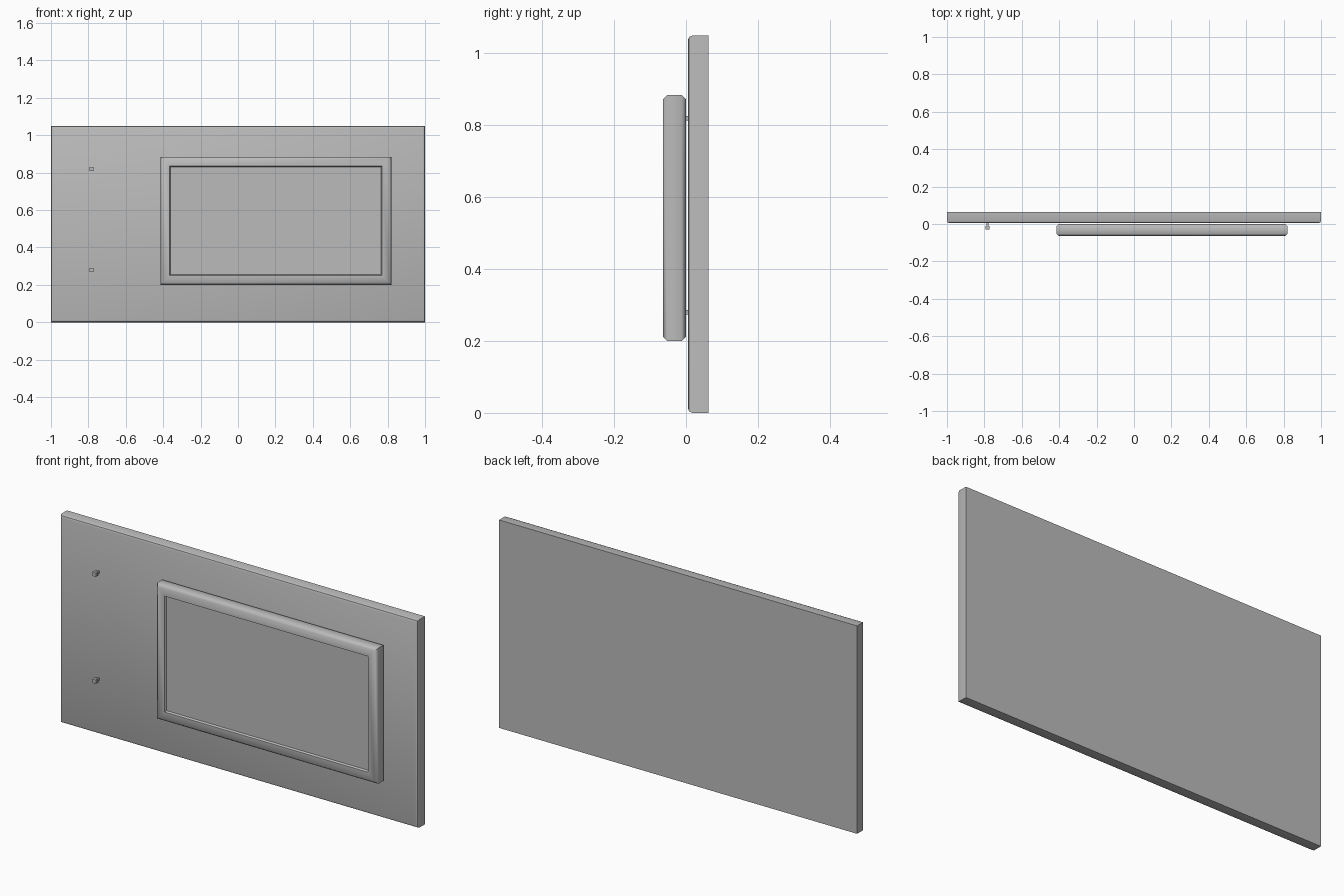
import bpy
import bmesh
from math import radians

cube = bpy.data.objects.get("Cube")
if cube:
    bpy.data.objects.remove(cube, do_unlink=True)

grey = bpy.data.materials.new("plain grey")
grey.use_nodes = True
colour = (0.5, 0.5, 0.5, 1)
grey.diffuse_color = colour
grey.node_tree.nodes["Principled BSDF"].inputs["Base Color"].default_value = colour


def loft_rectangles(name, x0, x1, z0, z1, profile):
    """Skin nested rectangles; each profile entry is (inset, y), back to front."""
    bm = bmesh.new()
    rings = []
    for inset, y in profile:
        a, b, c, d = x0 + inset, x1 - inset, z0 + inset, z1 - inset
        rings.append([bm.verts.new((x, y, z)) for x, z in ((a, c), (b, c), (b, d), (a, d))])
    for back, front in zip(rings, rings[1:]):
        for i in range(4):
            j = (i + 1) % 4
            bm.faces.new((back[i], back[j], front[j], front[i]))
    bm.faces.new(rings[0])
    bm.faces.new(rings[-1])
    bmesh.ops.recalc_face_normals(bm, faces=bm.faces)
    mesh = bpy.data.meshes.new(name)
    bm.to_mesh(mesh)
    bm.free()
    mesh.materials.append(grey)
    obj = bpy.data.objects.new(name, mesh)
    bpy.context.collection.objects.link(obj)
    return obj


def smooth(obj, angle):
    bpy.ops.object.select_all(action='DESELECT')
    obj.select_set(True)
    bpy.context.view_layer.objects.active = obj
    bpy.ops.object.shade_smooth_by_angle(angle=radians(angle))


# Backing board: square at the back, softened around the front
board = loft_rectangles("backing_board", -1, 1, 0, 1.05,
                        [(0, 0.063), (0, 0.018), (0.004, 0.009), (0.013, 0.005)])
smooth(board, 25)

# Framed panel: chamfered front and back, with a shallow recessed face
panel = loft_rectangles("framed_panel", -0.415, 0.82, 0.2, 0.885,
                        [(0.012, 0.0), (0, -0.012), (0, -0.052), (0.012, -0.064),
                         (0.05, -0.064), (0.055, -0.055)])
smooth(panel, 50)

# Two small pegs, each a thin stem with a square head
for label, z in (("upper", 0.82), ("lower", 0.28)):
    def peg_part(part, half, back, front):
        loft_rectangles(f"{label}_peg_{part}", -0.783 - half, -0.783 + half,
                        z - half, z + half, [(0, back), (0, front)])
    peg_part("stem", 0.006, 0.01, -0.012)
    peg_part("head", 0.01, -0.012, -0.03)
